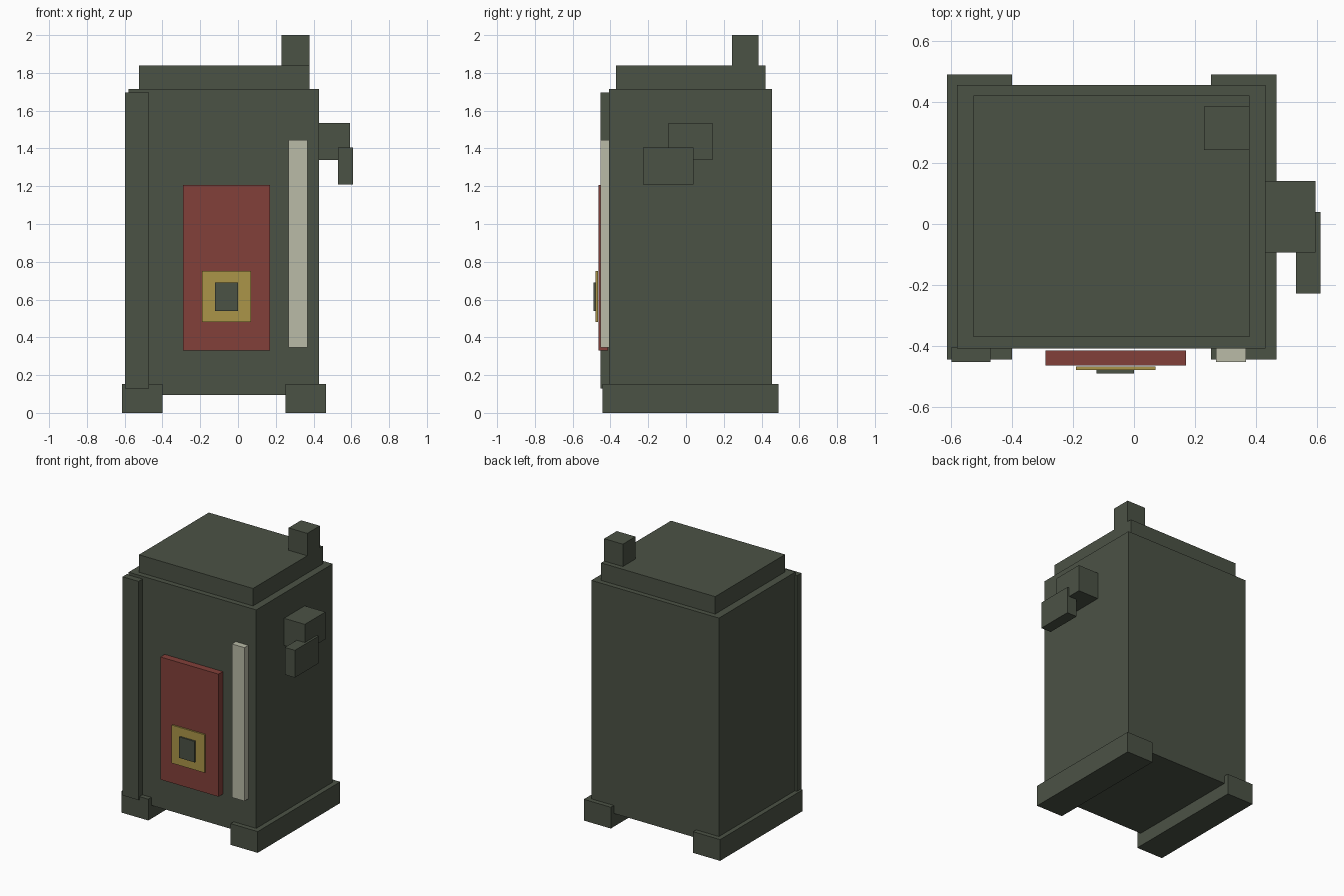
import bpy
from mathutils import Vector

cube = bpy.data.objects.get("Cube")
if cube:
    bpy.data.objects.remove(cube, do_unlink=True)


def material(name, rgb):
    mat = bpy.data.materials.new(name)
    mat.use_nodes = True
    color = (*rgb, 1)
    mat.diffuse_color = color
    mat.node_tree.nodes["Principled BSDF"].inputs["Base Color"].default_value = color
    return mat


green = material("dark_olive_green", (0.071, 0.085, 0.060))
red = material("dull_red", (0.225, 0.051, 0.042))
gold = material("old_gold", (0.41, 0.30, 0.065))
cream = material("pale_cream", (0.49, 0.50, 0.39))


def box(name, mat, x, y, z):
    """Box spanning the given (low, high) range on each axis."""
    low, high = (Vector(corner) for corner in zip(x, y, z))
    bpy.ops.mesh.primitive_cube_add(size=1, location=(low + high) / 2)
    obj = bpy.context.object
    obj.name = name
    obj.scale = high - low
    bpy.ops.object.transform_apply(location=False, rotation=False, scale=True)
    obj.data.materials.append(mat)
    return obj


# Main cabinet, lid and the small chimney on it
box("cabinet_body", green, (-0.58, 0.43), (-0.408, 0.456), (0.095, 1.715))
box("lid", green, (-0.525, 0.378), (-0.37, 0.42), (1.715, 1.84))
box("chimney", green, (0.23, 0.378), (0.243, 0.385), (1.84, 2.0))

# Base runners
for side, x in (("right", (-0.613, -0.4)), ("left", (0.252, 0.466))):
    box(side + "_runner", green, x, (-0.443, 0.49), (0, 0.152))

# Front trim
box("front_post", green, (-0.597, -0.47), (-0.452, -0.402), (0.13, 1.695))
box("front_strip", cream, (0.268, 0.367), (-0.452, -0.408), (0.347, 1.445))

# Front panel with its layered badge plates
box("front_panel", red, (-0.29, 0.17), (-0.463, -0.414), (0.33, 1.207))
box("lock_plate", gold, (-0.19, 0.07), (-0.478, -0.467), (0.48, 0.752))
box("lock_centre", green, (-0.122, 0), (-0.49, -0.478), (0.54, 0.69))

# Side crank
box("crank_arm", green, (0.43, 0.594), (-0.093, 0.14), (1.34, 1.535))
box("crank_grip", green, (0.53, 0.61), (-0.228, 0.04), (1.21, 1.405))
